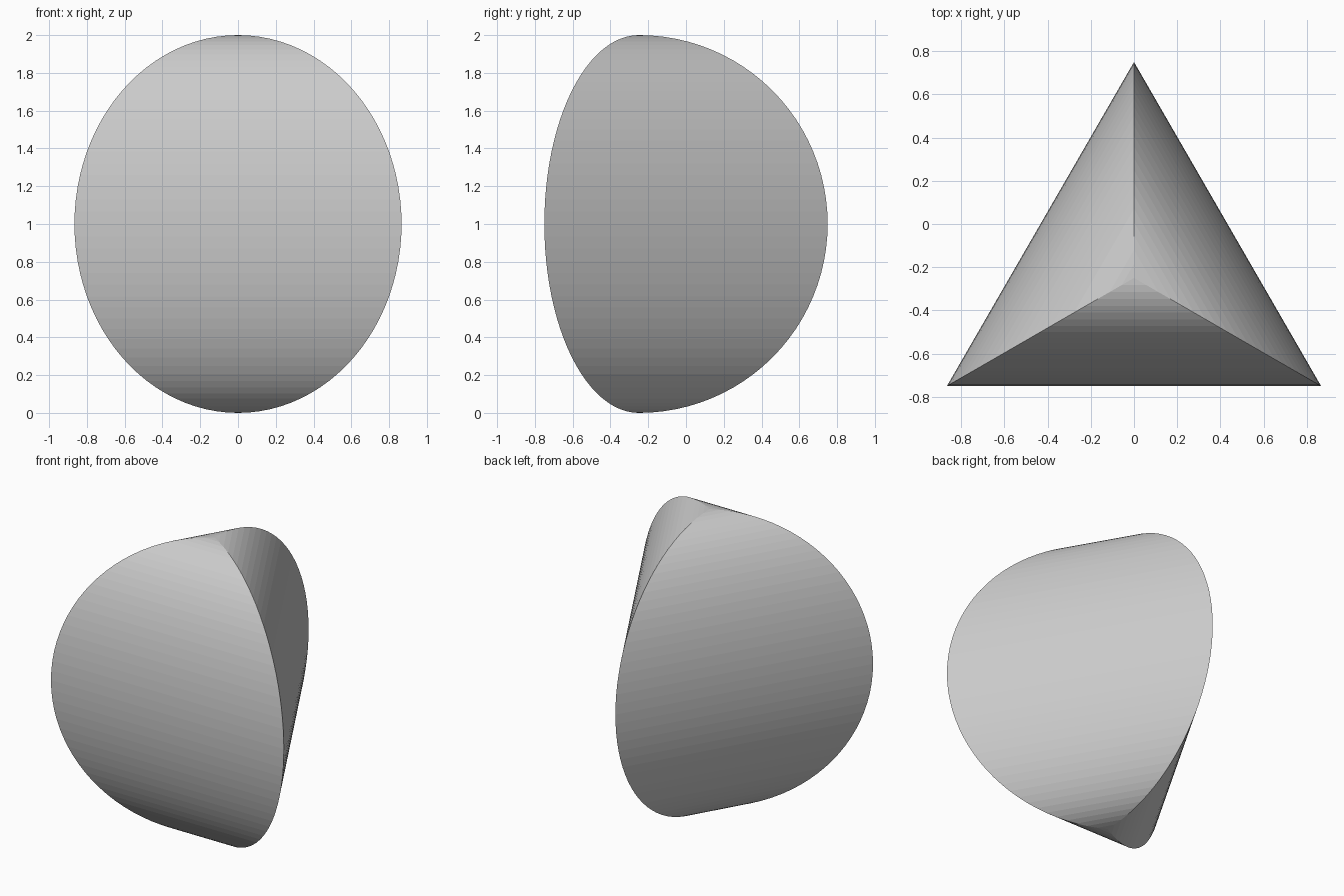
import bpy, bmesh
from math import sin, cos, pi, radians

if "Cube" in bpy.data.objects:
    bpy.data.objects.remove(bpy.data.objects["Cube"])

SEGMENTS = 48      # steps along each half-circle rib
AXIS_Y = -0.25     # the three ribs meet on this vertical axis
RIB_ANGLES = [radians(a) for a in (90, 210, 330)]

bm = bmesh.new()

# Shared poles
bottom = bm.verts.new((0, AXIS_Y, 0))
top = bm.verts.new((0, AXIS_Y, 2))

# Three half-circle ribs of radius 1, a third of a turn apart
ribs = []
for a in RIB_ANGLES:
    rib = []
    for i in range(1, SEGMENTS):
        t = pi * i / SEGMENTS
        r = sin(t)
        rib.append(bm.verts.new((r * cos(a), AXIS_Y + r * sin(a), 1 - cos(t))))
    ribs.append(rib)

# Curved walls bridging neighbouring ribs
for k in range(3):
    a, b = ribs[k], ribs[(k + 1) % 3]
    bm.faces.new((bottom, b[0], a[0]))
    for i in range(SEGMENTS - 2):
        bm.faces.new((a[i], b[i], b[i + 1], a[i + 1]))
    bm.faces.new((a[-1], b[-1], top))

bmesh.ops.recalc_face_normals(bm, faces=bm.faces)

mesh = bpy.data.meshes.new("three_sided_dome")
bm.to_mesh(mesh)
bm.free()
body = bpy.data.objects.new("three_sided_dome", mesh)
bpy.context.collection.objects.link(body)
